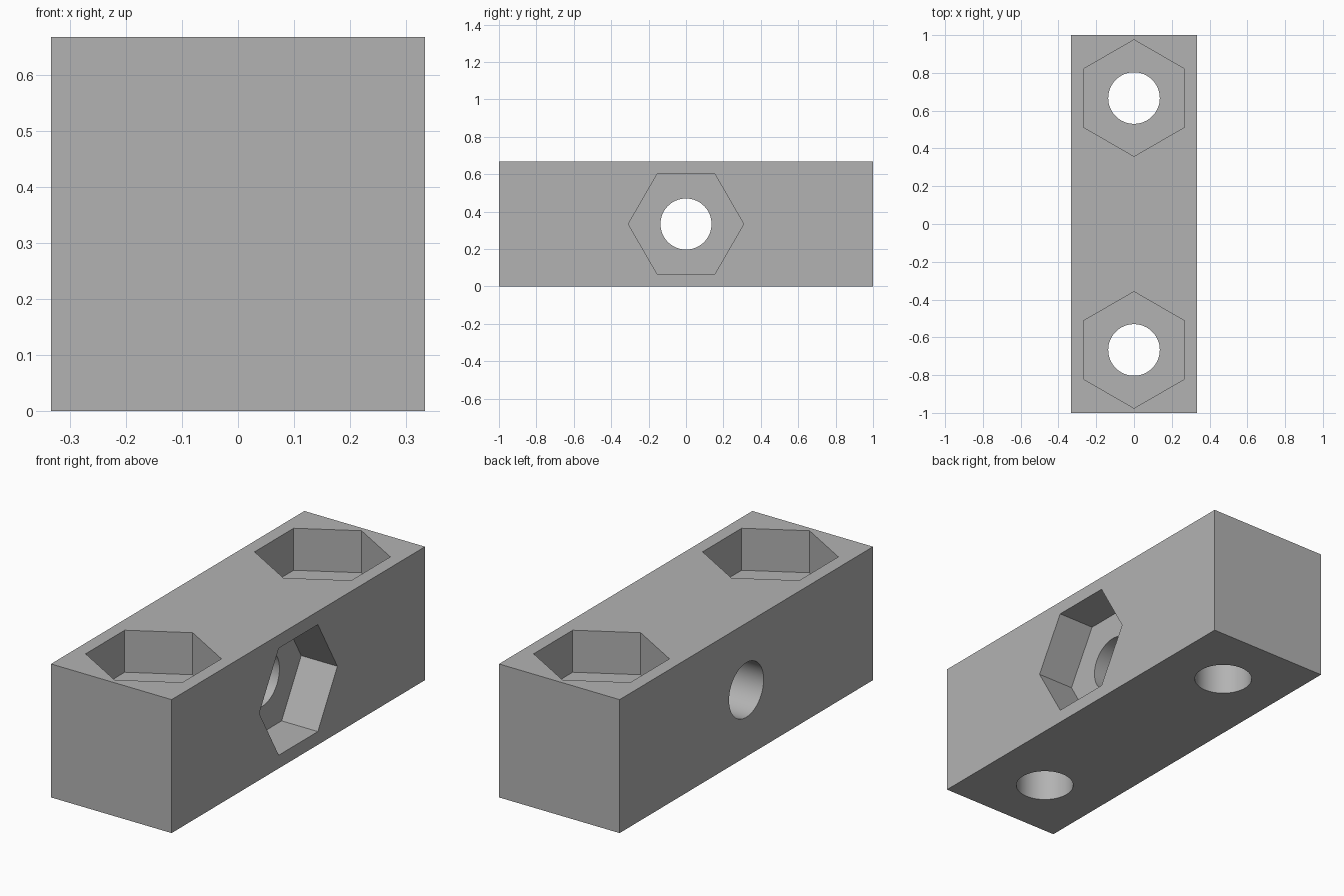
import bpy
from math import pi, radians
from mathutils import Matrix, Vector

old = bpy.data.objects.get("Cube")
if old:
    bpy.data.objects.remove(old, do_unlink=True)

WIDTH, LENGTH = 2 / 3, 2.0
HALF = WIDTH / 2
HOLE_R, NUT_R = 0.1365, 0.3085

grey = bpy.data.materials.new("plain grey")
grey.use_nodes = True
colour = (0.45, 0.45, 0.45, 1)
grey.diffuse_color = colour
grey.node_tree.nodes["Principled BSDF"].inputs["Base Color"].default_value = colour

# Square bar
bpy.ops.mesh.primitive_cube_add(size=1, location=(0, 0, HALF))
block = bpy.context.object
block.name = "drilled_block"
block.scale = (WIDTH, LENGTH, WIDTH)
bpy.ops.object.transform_apply(location=True, rotation=False, scale=True)
block.data.materials.append(grey)


def cut(name, sides, radius, depth, centre, turn):
    """Subtract a prism whose axis is z before turning."""
    bpy.ops.mesh.primitive_cylinder_add(vertices=sides, radius=radius, depth=depth)
    cutter = bpy.context.object
    cutter.name = name
    cutter.data.materials.append(grey)
    cutter.data.transform(Matrix.Translation(centre) @ turn)
    cutter.hide_render = True
    mod = block.modifiers.new(name, 'BOOLEAN')
    mod.operation = 'DIFFERENCE'
    mod.solver = 'EXACT'
    mod.object = cutter
    bpy.ops.object.select_all(action='DESELECT')
    block.select_set(True)
    bpy.context.view_layer.objects.active = block
    bpy.ops.object.modifier_apply(modifier=mod.name)
    bpy.data.objects.remove(cutter, do_unlink=True)


def nut_hole(name, middle, axis, pocket, turn):
    """Through hole with a hexagonal nut pocket at its outer end."""
    cut(name + "_hole", 64, HOLE_R, 1.0, middle, turn)
    # Pocket cutter reaches as far outside the block as inside it
    cut(name + "_pocket", 6, NUT_R, 2 * pocket, middle + axis * HALF, turn)


# Two vertical holes with pockets on top, one cross hole with a side pocket
for label, y in (("front", -2 / 3), ("back", 2 / 3)):
    nut_hole(label, Vector((0, y, HALF)), Vector((0, 0, 1)), 0.21, Matrix.Identity(4))
nut_hole("side", Vector((0, 0, HALF)), Vector((1, 0, 0)), 0.2, Matrix.Rotation(pi / 2, 4, 'Y'))

# Round bores smooth, all other edges crisp
bpy.ops.object.shade_smooth_by_angle(angle=radians(30))
